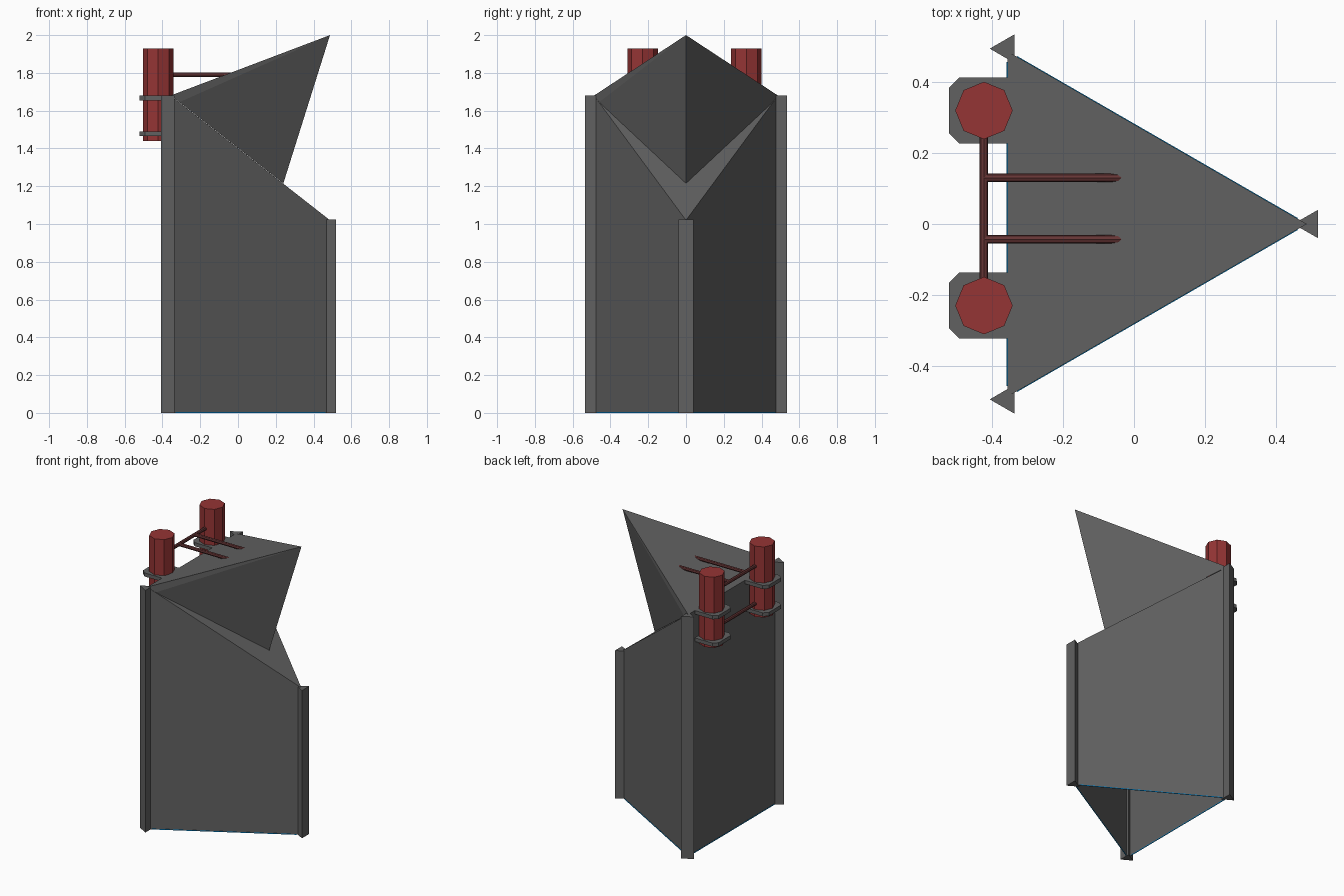
import bpy, bmesh, math
from mathutils import Vector, Matrix

if "Cube" in bpy.data.objects:
    bpy.data.objects.remove(bpy.data.objects["Cube"])


def mat(name, col):
    m = bpy.data.materials.new(name)
    m.diffuse_color = (*col, 1)
    m.use_nodes = True
    m.node_tree.nodes["Principled BSDF"].inputs["Base Color"].default_value = m.diffuse_color
    return m


GREY = mat("dark grey", (0.12, 0.12, 0.12))
RED = mat("red", (0.30, 0.035, 0.035))
PIPE = mat("dark red", (0.13, 0.035, 0.035))
BLUE = mat("blue", (0.0, 0.25, 0.65))


def mesh_object(name, verts, faces, material):
    me = bpy.data.meshes.new(name)
    me.from_pydata(verts, [], faces)
    bm = bmesh.new()
    bm.from_mesh(me)
    bmesh.ops.recalc_face_normals(bm, faces=bm.faces)
    bm.to_mesh(me)
    bm.free()
    me.materials.append(material)
    ob = bpy.data.objects.new(name, me)
    bpy.context.collection.objects.link(ob)
    return ob


def prism(name, outline, z0, z1, material):
    n = len(outline)
    verts = [(x, y, z) for z in (z0, z1) for x, y in outline]
    faces = [tuple(range(n)), tuple(range(n, 2 * n))]
    faces += [(i, (i + 1) % n, n + (i + 1) % n, n + i) for i in range(n)]
    return mesh_object(name, verts, faces, material)


def rod(name, a, b, r, material, sides=8):
    a, b = Vector(a), Vector(b)
    rot = (b - a).to_track_quat('Z', 'Y').to_matrix()
    verts = [p + rot @ Vector((r * math.cos(t), r * math.sin(t), 0))
             for p in (a, b) for t in (math.tau * i / sides for i in range(sides))]
    faces = [tuple(range(sides)), tuple(range(sides, 2 * sides))]
    faces += [(i, (i + 1) % sides, sides + (i + 1) % sides, sides + i) for i in range(sides)]
    return mesh_object(name, verts, faces, material)


# triangular column, open underneath, with a slanted top
XB, XF, YB = -0.357, 0.487, 0.487
ZB, ZF, ZT = 1.68, 1.02, 2.0
base = [(XF, 0), (XB, YB), (XB, -YB)]
tops = [ZF, ZB, ZB]
mesh_object("column", [(x, y, 0) for x, y in base] + [(x, y, z) for (x, y), z in zip(base, tops)],
            [(0, 1, 4, 3), (1, 2, 5, 4), (2, 0, 3, 5), (3, 4, 5)], GREY)

# pointed wedge on the slanted top
mesh_object("top_wedge",
            [(XB, YB, ZB), (XB, -YB, ZB), (XF, 0, ZT), (0.24, 0, 1.215),
             (-0.31, 0.46, 1.645), (-0.31, -0.46, 1.645)],
            [(0, 1, 2), (0, 2, 4), (4, 2, 3), (1, 5, 2), (5, 3, 2)], GREY)

# triangular corner posts, points inwards
for k, (label, h) in enumerate((("front", ZF + 0.005), ("left", ZB), ("right", ZB))):
    rot = Matrix.Rotation(k * math.tau / 3, 2)
    tri = [rot @ Vector(p) + Vector((-0.075, 0))
           for p in ((0.524, 0), (0.594, 0.04), (0.594, -0.04))]
    prism("corner_post_" + label, tri, 0, h, GREY)

# thin blue strip along the foot of the walls
for k in range(3):
    a, b = Vector(base[k]), Vector(base[(k + 1) % 3])
    d = (b - a).normalized()
    n = Vector((d.y, -d.x)) * 0.002
    a, b = a + d * 0.03, b - d * 0.03
    prism("foot_strip", [a - n, b - n, b + n, a + n], 0, 0.005, BLUE)

# tanks with their wall brackets
TX, TANKS = -0.423, (0.32, -0.23)
for y in TANKS:
    rod("tank", (TX, y, 1.44), (TX, y, 1.93), 0.081, RED)
    w, c, x0 = 0.093, 0.028, -0.521
    for z in (1.465, 1.655):
        prism("tank_bracket", [(XB, y - w), (XB, y + w), (x0 + c, y + w), (x0, y + w - c),
                               (x0, y - w + c), (x0 + c, y - w)], z, z + 0.025, GREY)

# pipes joining the tanks and running into the wedge
for z in (1.53, 1.79):
    rod("cross_pipe", (TX, TANKS[1], z), (TX, TANKS[0], z), 0.012, PIPE)
for y in (0.13, -0.043):
    rod("feed_pipe", (TX, y, 1.79), (0.0, y, 1.79), 0.012, PIPE)
